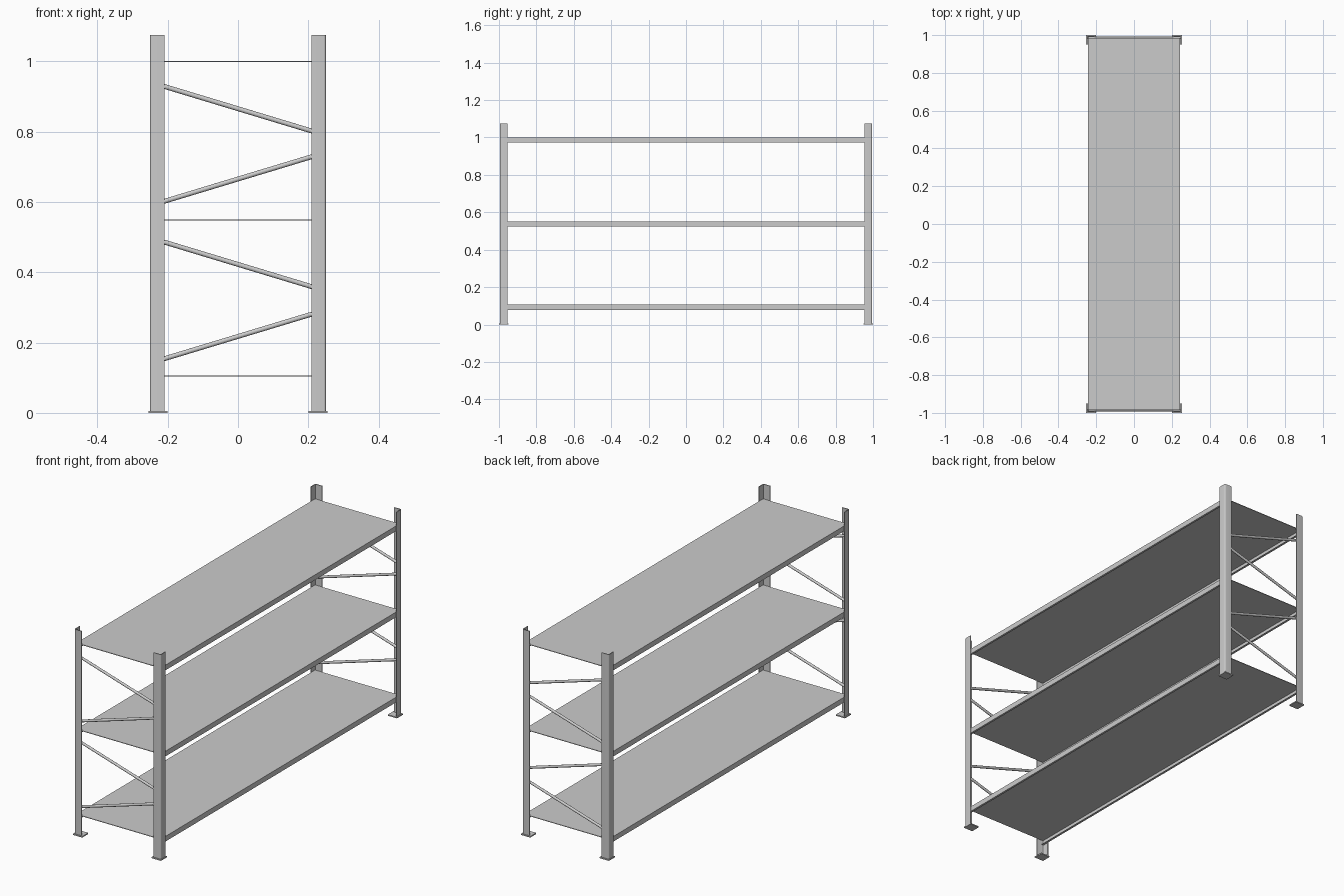
import bpy, bmesh, math
from mathutils import Vector

if "Cube" in bpy.data.objects:
    bpy.data.objects.remove(bpy.data.objects["Cube"])


def finish(name, bm, smooth=False):
    bmesh.ops.recalc_face_normals(bm, faces=bm.faces)
    mesh = bpy.data.meshes.new(name)
    bm.to_mesh(mesh)
    bm.free()
    ob = bpy.data.objects.new(name, mesh)
    bpy.context.collection.objects.link(ob)
    if smooth:
        bpy.ops.object.select_all(action='DESELECT')
        ob.select_set(True)
        bpy.context.view_layer.objects.active = ob
        bpy.ops.object.shade_smooth_by_angle(angle=math.radians(35))
    return ob


def prism(name, points, direction, smooth=False):
    """Extrude a closed 3D profile along a direction."""
    bm = bmesh.new()
    face = bm.faces.new([bm.verts.new(p) for p in points])
    ext = bmesh.ops.extrude_face_region(bm, geom=[face])
    moved = [v for v in ext['geom'] if isinstance(v, bmesh.types.BMVert)]
    bmesh.ops.translate(bm, verts=moved, vec=direction)
    return finish(name, bm, smooth)


def arc(cx, cy, r, steps=4):
    """Quarter bend from the x flange round to the y flange."""
    return [(cx + r * math.cos(a), cy + r * math.sin(a))
            for a in (math.pi / 2 * (1 - i / steps) for i in range(steps + 1))]


# Upright angle section for the +x +y corner, with a rounded bend
X, Y, W, T, R = 0.25, 0.995, 0.041, 0.004, 0.006
angle = ([(X - W, Y - T), (X - W, Y)] + arc(X - R, Y - R, R)
         + [(X, Y - W), (X - T, Y - W)] + arc(X - R, Y - R, R - T)[::-1])

for sx, side in ((-1, "left"), (1, "right")):
    for sy, end in ((-1, "front"), (1, "back")):
        # Corner posts
        prism(f"{end}_{side}_post", [(sx * x, sy * y, 0.004) for x, y in angle],
              (0, 0, 1.071), True)
        # Foot plates
        foot = [(0.201, 0.95), (0.254, 0.95), (0.254, 1.0), (0.201, 1.0)]
        prism(f"{end}_{side}_foot", [(sx * x, sy * y, 0) for x, y in foot], (0, 0, 0.006))

# Shelves: folded sheet with down-turned long sides and small inward lips
half = [(0.2445, 0.001), (0.2445, -0.026), (0.234, -0.026), (0.234, -0.023),
        (0.2415, -0.023), (0.2415, -0.002)]
section = half + [(-x, z) for x, z in reversed(half)]
for name, z in (("bottom", 0.105), ("middle", 0.55), ("top", 1.0)):
    prism(f"{name}_shelf", [(x, -0.986, z + dz) for x, dz in section], (0, 1.972, 0))

# Zigzag braces at both ends: heights at the left and right post edges
braces = [(0.154, 0.281), (0.602, 0.729), (0.486, 0.359), (0.929, 0.802)]
for sy, end in ((-1, "front"), (1, "back")):
    for i, (zl, zr) in enumerate(braces):
        mid, slope = (zl + zr) / 2, (zr - zl) / 0.42
        a = Vector((-0.244, sy * 0.985, mid - slope * 0.244))
        b = Vector((0.244, sy * 0.985, mid + slope * 0.244))
        d = b - a
        bm = bmesh.new()
        bmesh.ops.create_cone(bm, cap_ends=True, segments=16,
                              radius1=0.0068, radius2=0.0068, depth=d.length)
        rot = d.to_track_quat('Z', 'Y').to_matrix()
        bmesh.ops.rotate(bm, verts=bm.verts, matrix=rot)
        bmesh.ops.translate(bm, verts=bm.verts, vec=(a + b) / 2)
        finish(f"{end}_brace_{i + 1}", bm, True)
